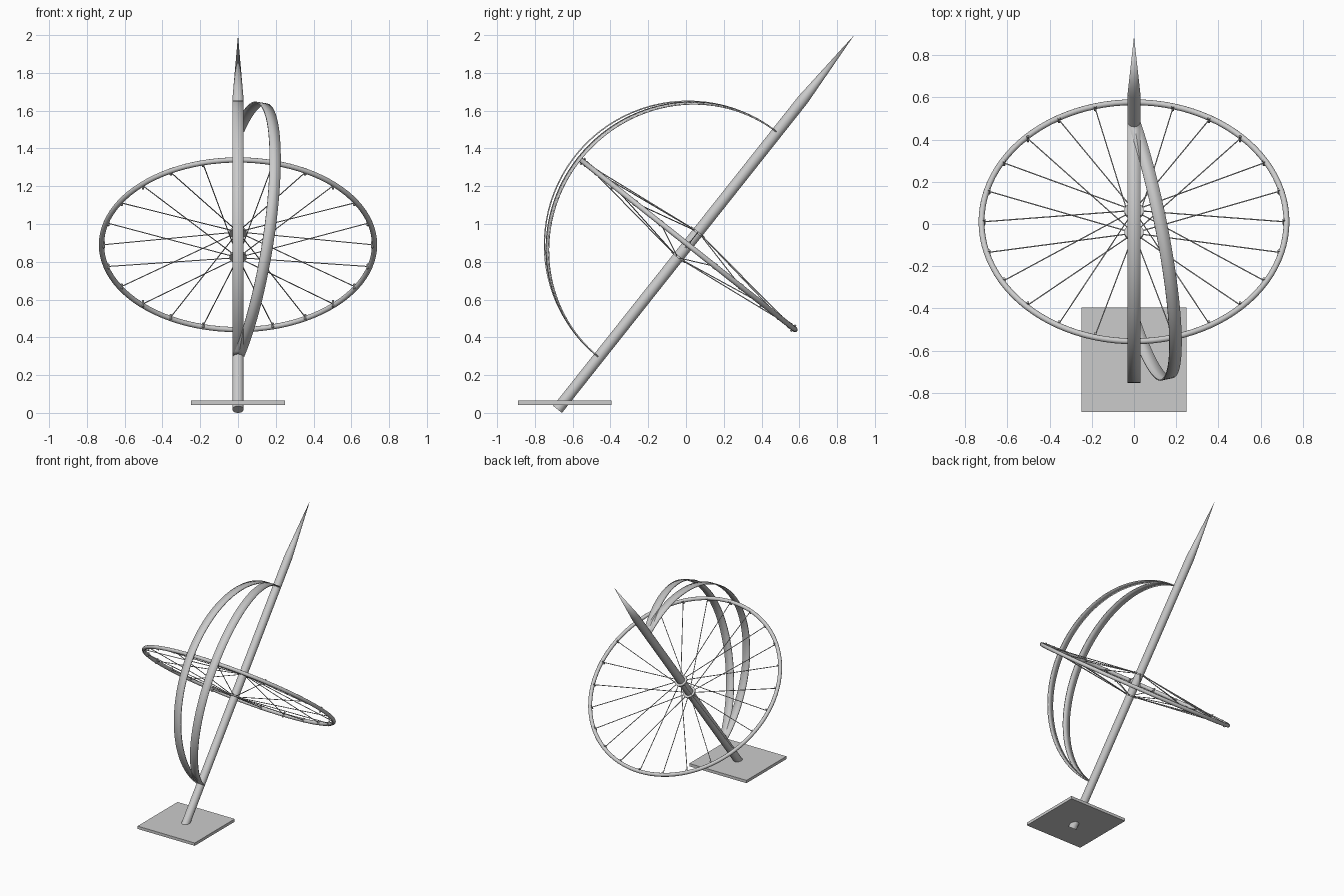
import bpy, bmesh
from math import sin, cos, pi, radians
from mathutils import Matrix, Vector

if "Cube" in bpy.data.objects:
    bpy.data.objects.remove(bpy.data.objects["Cube"])

# Tilted frame: local z runs up the pole, origin is the wheel centre
TILT = Matrix.Translation((0, 0.0105, 0.89)) @ Matrix.Rotation(radians(-38.4), 4, 'X')


def make(name, bm, smooth=True):
    bmesh.ops.recalc_face_normals(bm, faces=bm.faces[:])
    mesh = bpy.data.meshes.new(name)
    bm.to_mesh(mesh)
    bm.free()
    ob = bpy.data.objects.new(name, mesh)
    bpy.context.collection.objects.link(ob)
    if smooth:
        bpy.ops.object.select_all(action='DESELECT')
        ob.select_set(True)
        bpy.context.view_layer.objects.active = ob
        bpy.ops.object.shade_smooth_by_angle(angle=radians(40))
    return ob


def rod(bm, a, b, r, sides=8):
    a, b = Vector(a), Vector(b)
    d = b - a
    mat = Matrix.Translation((a + b) / 2) @ d.to_track_quat('Z', 'Y').to_matrix().to_4x4()
    bmesh.ops.create_cone(bm, cap_ends=True, segments=sides, radius1=r, radius2=r,
                          depth=d.length, matrix=mat)


def lathe(bm, profile, steps, closed=False):
    vs = [bm.verts.new((r, 0, z)) for r, z in profile]
    pairs = list(zip(vs, vs[1:])) + ([(vs[-1], vs[0])] if closed else [])
    es = [bm.edges.new(p) for p in pairs]
    bmesh.ops.spin(bm, geom=vs + es, cent=(0, 0, 0), axis=(0, 0, 1),
                   angle=2 * pi, steps=steps)
    bmesh.ops.remove_doubles(bm, verts=bm.verts[:], dist=1e-5)


# Base plate
bm = bmesh.new()
bmesh.ops.create_cube(bm, size=1, matrix=Matrix.Translation((0, -0.643, 0.054))
                      @ Matrix.Diagonal((0.496, 0.495, 0.022, 1)))
make("base_plate", bm, False)

# Pole with its pointed tip
bm = bmesh.new()
lathe(bm, [(0, -1.112), (0.03, -1.112), (0.03, 0.98), (0, 1.416)], 32)
make("pointed_pole", bm).matrix_world = TILT

# Wheel rim
bm = bmesh.new()
lathe(bm, [(0.723 + 0.014 * cos(k * pi / 6), 0.014 * sin(k * pi / 6)) for k in range(12)],
      96, closed=True)
make("wheel_rim", bm).matrix_world = TILT

# Hub flanges
for name, t in (("upper_hub_flange", 0.082), ("lower_hub_flange", -0.082)):
    bm = bmesh.new()
    lathe(bm, [(0.025, t - 0.006), (0.046, t - 0.006), (0.046, t + 0.006), (0.025, t + 0.006)],
          32, closed=True)
    make(name, bm).matrix_world = TILT

# Spokes alternating between flanges, with hour pegs at the rim
spokes, pegs = bmesh.new(), bmesh.new()
for i in range(24):
    c, s = cos(i * pi / 12), sin(i * pi / 12)
    t = 0.082 if i % 2 == 0 else -0.082
    rod(spokes, (0.04 * c, 0.04 * s, t), (0.715 * c, 0.715 * s, 0), 0.0028, 6)
    h = 0.021 if i % 3 == 0 else 0.016
    rod(pegs, (0.711 * c, 0.711 * s, -h), (0.711 * c, 0.711 * s, h), 0.006)
make("spokes", spokes).matrix_world = TILT
make("hour_pegs", pegs).matrix_world = TILT

# Two half-circle bands, 15 degrees apart
for name, turn in (("centre_band", 0), ("side_band", radians(15))):
    bm = bmesh.new()
    rows = []
    for k in range(65):
        a = radians(-89 + 178 * k / 64)
        rows.append([bm.verts.new((x, -0.76 * cos(a), 0.76 * sin(a))) for x in (-0.03, 0.03)])
    for p, q in zip(rows, rows[1:]):
        bm.faces.new((p[0], p[1], q[1], q[0]))
    ob = make(name, bm)
    mod = ob.modifiers.new("thickness", 'SOLIDIFY')
    mod.thickness = 0.007
    mod.offset = 0
    ob.matrix_world = TILT @ Matrix.Rotation(turn, 4, 'Z')
